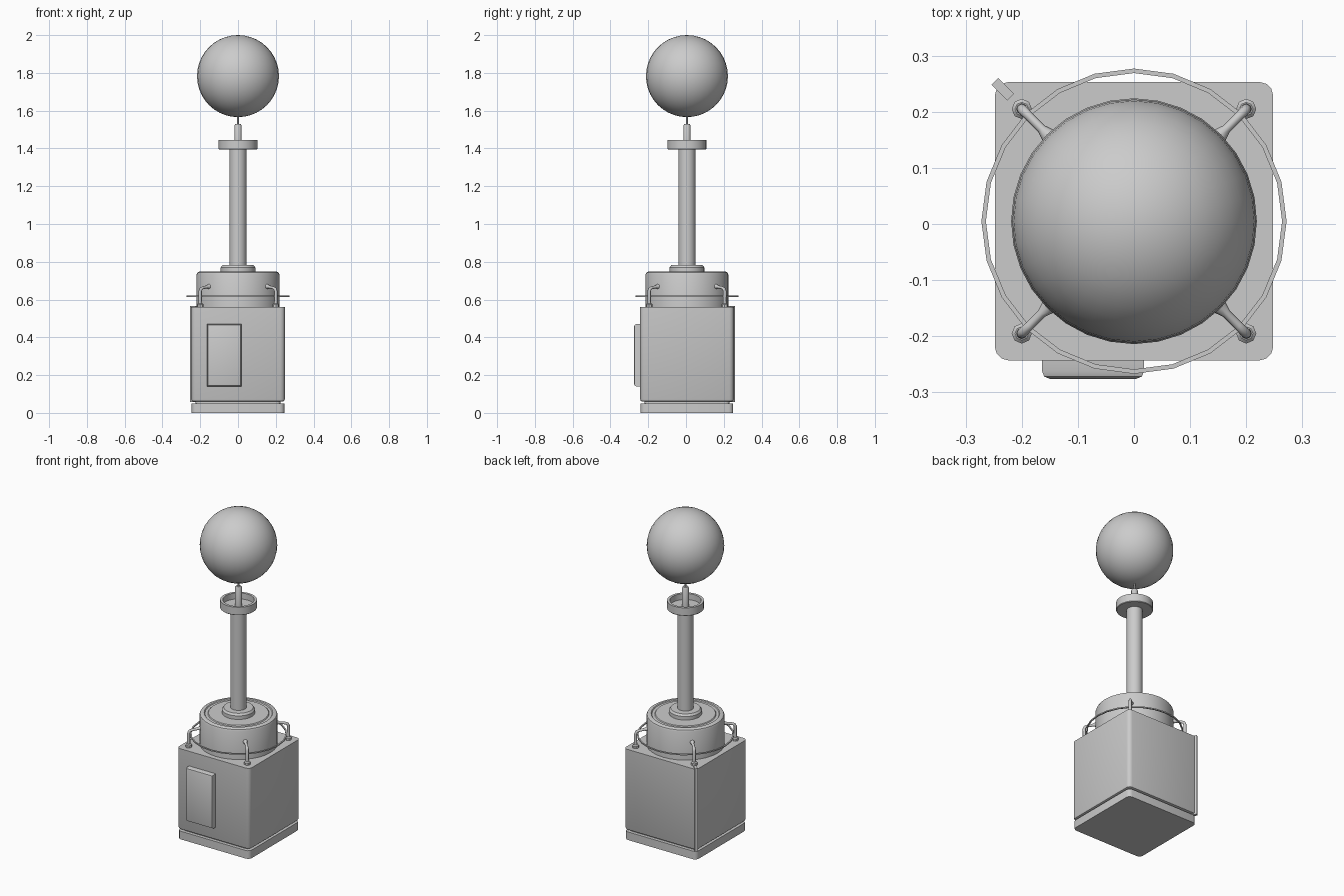
import bpy, bmesh, math
from mathutils import Matrix, Vector

cube = bpy.data.objects.get("Cube")
if cube:
    bpy.data.objects.remove(cube, do_unlink=True)

CY = 0.005          # the tower axis sits slightly behind the origin
TOP = 0.56          # top of the housing

grey = bpy.data.materials.new("light_grey")
grey.use_nodes = True
colour = (0.6, 0.6, 0.6, 1)
grey.diffuse_color = colour
grey.node_tree.nodes["Principled BSDF"].inputs["Base Color"].default_value = colour


def finish(name, bm, angle=35):
    bmesh.ops.recalc_face_normals(bm, faces=bm.faces)
    mesh = bpy.data.meshes.new(name)
    bm.to_mesh(mesh)
    bm.free()
    mesh.materials.append(grey)
    obj = bpy.data.objects.new(name, mesh)
    bpy.context.collection.objects.link(obj)
    bpy.ops.object.select_all(action='DESELECT')
    obj.select_set(True)
    bpy.context.view_layer.objects.active = obj
    bpy.ops.object.shade_smooth_by_angle(angle=math.radians(angle))
    return obj


def block(name, size, centre, corner=0, edge=0, turn=0, pick=None):
    """Box with rounded upright corners and chamfered edges chosen by pick."""
    bm = bmesh.new()
    bmesh.ops.create_cube(bm, size=1, matrix=Matrix.Diagonal((*size, 1)))
    if corner:
        upright = [e for e in bm.edges if abs(e.verts[0].co.z - e.verts[1].co.z) > 1e-4]
        bmesh.ops.bevel(bm, geom=upright, offset=corner, segments=3, profile=0.5, affect='EDGES')
    if edge:
        chosen = [e for e in bm.edges if pick is None or all(pick(v.co) for v in e.verts)]
        bmesh.ops.bevel(bm, geom=chosen, offset=edge, segments=2, profile=0.5, affect='EDGES')
    bm.transform(Matrix.Translation(centre) @ Matrix.Rotation(turn, 4, 'Z'))
    return finish(name, bm)


def lathe(name, profile, sides=32, centre=(0, CY, 0), closed=False):
    """Spin (radius, height) points round the upright axis."""
    bm = bmesh.new()
    verts = [bm.verts.new((r, 0, z)) for r, z in profile]
    edges = [bm.edges.new(pair) for pair in zip(verts, verts[1:])]
    if closed:
        edges.append(bm.edges.new((verts[-1], verts[0])))
    bmesh.ops.spin(bm, geom=verts + edges, cent=(0, 0, 0), axis=(0, 0, 1),
                   angle=math.tau, steps=sides)
    bmesh.ops.remove_doubles(bm, verts=bm.verts, dist=1e-5)
    bm.transform(Matrix.Translation(centre))
    return finish(name, bm)


def tube(name, stations, sides=8):
    """Skin a round section along (point, radius, direction) stations."""
    bm = bmesh.new()
    loops = []
    for point, radius, direction in stations:
        frame = Vector(direction).to_track_quat('Z', 'Y').to_matrix()
        loops.append([bm.verts.new(Vector(point) + frame @ Vector(
            (radius * math.cos(math.tau * i / sides), radius * math.sin(math.tau * i / sides), 0)))
            for i in range(sides)])
    edges = []
    for loop in loops:
        edges.append([bm.edges.new((loop[i], loop[(i + 1) % sides])) for i in range(sides)])
    for a, b in zip(edges, edges[1:]):
        bmesh.ops.bridge_loops(bm, edges=a + b)
    bm.faces.new(loops[0])
    bm.faces.new(loops[-1])
    return finish(name, bm, 50)


# Square housing on a separate plinth
block("plinth", (0.49, 0.49, 0.05), (0, CY, 0.025), corner=0.024)
block("plinth_gap", (0.45, 0.45, 0.03), (0, CY, 0.06), corner=0.02)
block("housing", (0.496, 0.496, TOP - 0.06), (0, CY, (TOP + 0.06) / 2), corner=0.024,
      edge=0.012, pick=lambda co: co.z < -0.2)

# Front access panel with softened outer edges
block("front_panel", (0.182, 0.05, 0.33), (-0.073, -0.251, 0.305), edge=0.014,
      pick=lambda co: co.y < 0)

# Upright strip on the back corner
block("corner_strip", (0.04, 0.017, 0.51), (-0.234, 0.24, 0.312), turn=math.radians(-45))

# Drum with stepped lid and collar
lathe("drum", [(0, TOP - 0.01), (0.219, TOP - 0.01), (0.219, 0.733), (0.215, 0.743),
               (0.206, 0.748), (0.192, 0.748), (0.188, 0.743), (0.172, 0.743),
               (0.168, 0.748), (0, 0.748)])
lathe("collar", [(0, 0.74), (0.092, 0.74), (0.092, 0.77), (0.083, 0.782), (0, 0.782)])

# Mast, cup, spindle and ball
lathe("mast", [(0, 0.77), (0.045, 0.77), (0.045, 1.4), (0, 1.4)], 24)
lathe("cup", [(0, 1.395), (0.1, 1.395), (0.103, 1.398), (0.103, 1.445), (0.088, 1.445),
              (0.088, 1.408), (0, 1.408)])
lathe("spindle", [(0, 1.4), (0.019, 1.4), (0.019, 1.522), (0.014, 1.53), (0.005, 1.53),
                  (0.005, 1.58), (0, 1.58)], 16)
bm = bmesh.new()
bmesh.ops.create_uvsphere(bm, u_segments=32, v_segments=20, radius=0.217,
                          matrix=Matrix.Translation((0, CY, 1.783)))
finish("ball", bm)

# Thin guard hoop
lathe("guard_hoop", [(0.264, 0.614), (0.272, 0.614), (0.272, 0.621), (0.264, 0.621)],
      24, closed=True)

# Four bent brackets between the housing corners and the drum
for sx, side in ((1, "left"), (-1, "right")):
    for sy, end in ((1, "back"), (-1, "front")):
        def at(r, z):
            return (sx * r, CY + sy * r, z)
        inward = (-sx, -sy, 0.15)
        bend = (-sx, -sy, 1.4)
        tube(f"{end}_{side}_bracket", [
            (at(0.2, TOP - 0.01), 0.012, (0, 0, 1)), (at(0.2, 0.59), 0.009, (0, 0, 1)),
            (at(0.2, 0.645), 0.009, (0, 0, 1)), (at(0.196, 0.657), 0.009, bend),
            (at(0.187, 0.662), 0.008, inward), (at(0.165, 0.667), 0.008, inward),
            (at(0.155, 0.669), 0.013, inward), (at(0.145, 0.67), 0.017, inward)])
        lathe(f"{end}_{side}_bracket_foot", [(0, 0), (0.018, 0), (0.018, 0.014), (0.012, 0.02),
                                             (0, 0.02)], 8, at(0.2, TOP))
